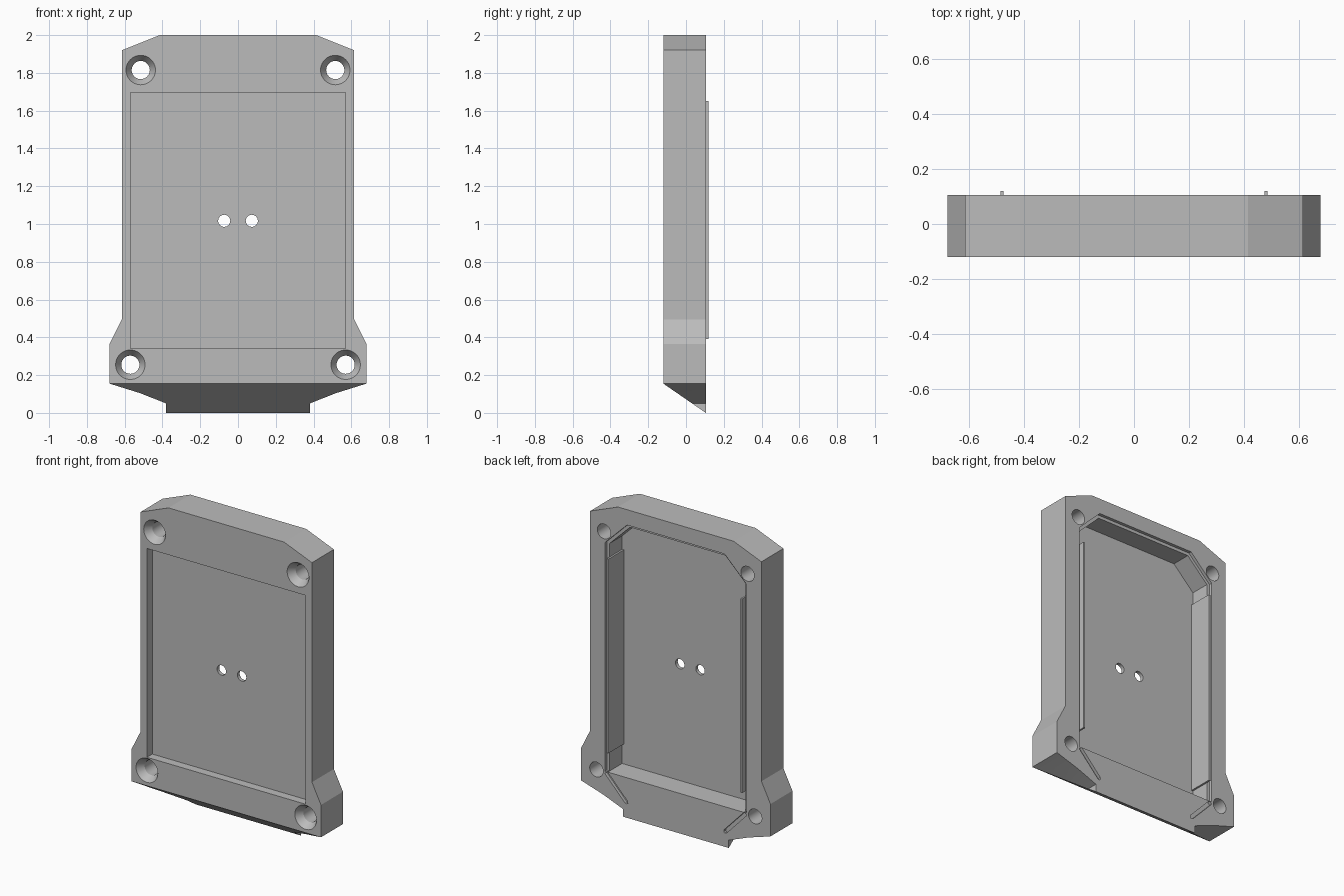
import bpy, bmesh, math
from mathutils import Vector

cube = bpy.data.objects.get("Cube")
if cube:
    bpy.data.objects.remove(cube, do_unlink=True)

grey = bpy.data.materials.new("plain grey")
grey.use_nodes = True
grey.diffuse_color = (0.5, 0.5, 0.5, 1)
grey.node_tree.nodes["Principled BSDF"].inputs["Base Color"].default_value = (0.5, 0.5, 0.5, 1)

BACK, FRONT = 0.105, -0.12


def finish(name, bm):
    bmesh.ops.recalc_face_normals(bm, faces=bm.faces)
    mesh = bpy.data.meshes.new(name)
    bm.to_mesh(mesh)
    bm.free()
    mesh.materials.append(grey)
    obj = bpy.data.objects.new(name, mesh)
    bpy.context.collection.objects.link(obj)
    return obj


def prism(name, outline, y0, y1):
    """Extrude an (x, z) outline from y0 to y1."""
    bm = bmesh.new()
    face = bm.faces.new([bm.verts.new((x, y0, z)) for x, z in outline])
    new = bmesh.ops.extrude_face_region(bm, geom=[face])["geom"]
    verts = [v for v in new if isinstance(v, bmesh.types.BMVert)]
    bmesh.ops.translate(bm, verts=verts, vec=(0, y1 - y0, 0))
    return finish(name, bm)


def mirrored(half):
    """Close a right-hand outline with its mirror image."""
    return half + [(-x, z) for x, z in reversed(half)]


def box_outline(x, z0, z1):
    return mirrored([(x, z0), (x, z1)])


def lathe(name, x, z, profile, sides=40):
    """Turn a (radius, y) profile about an axis along y."""
    bm = bmesh.new()
    rings = []
    for r, y in profile:
        angles = [2 * math.pi * i / sides for i in range(sides)]
        rings.append([bm.verts.new((x + r * math.cos(a), y, z + r * math.sin(a))) for a in angles])
    for a, b in zip(rings, rings[1:]):
        for i in range(sides):
            j = (i + 1) % sides
            bm.faces.new((a[i], a[j], b[j], b[i]))
    bm.faces.new(rings[0])
    bm.faces.new(rings[-1])
    return finish(name, bm)


def cut(target, cutter):
    mod = target.modifiers.new("cut", 'BOOLEAN')
    mod.operation, mod.solver, mod.object = 'DIFFERENCE', 'EXACT', cutter
    bpy.context.view_layer.objects.active = target
    bpy.ops.object.modifier_apply(modifier=mod.name)
    bpy.data.objects.remove(cutter, do_unlink=True)


# Outer shell with chamfered top, flared foot and bevelled lower lip
outline = mirrored([(0.38, 0), (0.38, 0.05), (0.52, 0.105), (0.68, 0.155),
                    (0.68, 0.365), (0.615, 0.495), (0.615, 1.92), (0.415, 2)])
shell = prism("case_shell", outline, FRONT, BACK)
bm = bmesh.new()
bm.from_mesh(shell.data)
slope = Vector((0, -0.155, -(BACK - FRONT)))
cut_geom = bm.verts[:] + bm.edges[:] + bm.faces[:]
bmesh.ops.bisect_plane(bm, geom=cut_geom, plane_co=(0, FRONT, 0.155), plane_no=slope, clear_outer=True)
bmesh.ops.holes_fill(bm, edges=[e for e in bm.edges if e.is_boundary], sides=0)
bmesh.ops.recalc_face_normals(bm, faces=bm.faces)
bm.to_mesh(shell.data)
bm.free()

# Shallow front panel, rear seal ledge and deep rear cavity
cut(shell, prism("front_recess", box_outline(0.57, 0.34, 1.695), FRONT - 0.1, -0.065))
ledge = mirrored([(0.508, 0.26), (0.508, 1.745), (0.35, 1.9)])
cavity = mirrored([(0.488, 0.26), (0.488, 1.737), (0.342, 1.88)])
cut(shell, prism("seal_ledge", ledge, BACK - 0.02, BACK + 0.1))
cut(shell, prism("rear_cavity", cavity, -0.042, BACK + 0.1))

for side in (1, -1):
    # Slanted seal grooves with rounded ends below the cavity
    a, b = Vector((0.497, 0.25)), Vector((0.355, 0.1))
    along = (b - a).normalized()
    across = Vector((-along.y, along.x)) * 0.012
    start = a - along * 0.005
    tip = b + along * 0.01
    points = [start + across, b + across, tip + across * 0.4,
              tip - across * 0.4, b - across, start - across]
    cut(shell, prism("seal_groove", [(side * p.x, p.y) for p in points], BACK - 0.02, BACK + 0.1))

    # Countersunk corner screw holes
    for x, z in ((0.515, 1.815), (0.57, 0.255)):
        sink = [(0.078, FRONT - 0.05), (0.078, FRONT), (0.048, FRONT + 0.045), (0.048, BACK + 0.05)]
        cut(shell, lathe("screw_hole", side * x, z, sink))

    # Small centre holes
    cut(shell, lathe("centre_hole", side * 0.073, 1.017, [(0.032, -0.2), (0.032, 0.2)]))

    # Thin upright plates along the cavity walls
    plate = [(side * x, z) for x, z in ((0.475, 0.39), (0.487, 0.39), (0.487, 1.65), (0.475, 1.65))]
    prism("left_locating_rib" if side > 0 else "right_locating_rib", plate, -0.043, 0.12)

# Smooth round holes while keeping every corner sharp
bpy.ops.object.select_all(action='DESELECT')
shell.select_set(True)
bpy.context.view_layer.objects.active = shell
bpy.ops.object.shade_smooth_by_angle(angle=math.radians(15))
